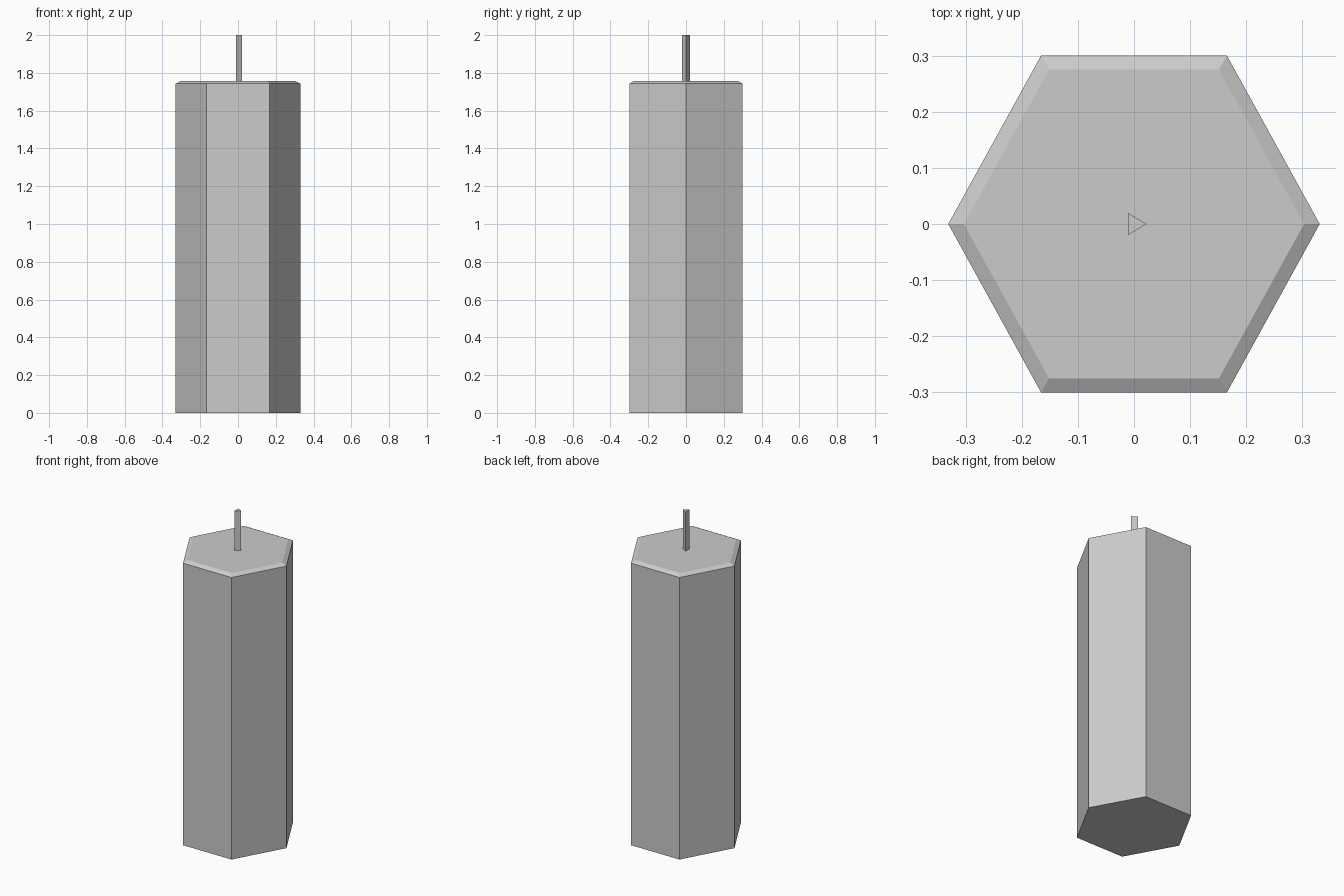
import bpy, bmesh
from math import cos, sin, tau

if "Cube" in bpy.data.objects:
    bpy.data.objects.remove(bpy.data.objects["Cube"])

Y_STRETCH = 1.048  # cross-sections are slightly longer in y


def prism(name, sides, rings):
    """Closed flat-sided solid through (radius, z) rings."""
    bm = bmesh.new()
    loops = []
    for r, z in rings:
        loops.append([bm.verts.new((r * cos(tau * i / sides),
                                    r * sin(tau * i / sides) * Y_STRETCH, z))
                      for i in range(sides)])
    for a, b in zip(loops, loops[1:]):
        for i in range(sides):
            j = (i + 1) % sides
            bm.faces.new((a[i], a[j], b[j], b[i]))
    bm.faces.new(loops[0][::-1])
    bm.faces.new(loops[-1])
    mesh = bpy.data.meshes.new(name)
    bm.to_mesh(mesh)
    bm.free()
    obj = bpy.data.objects.new(name, mesh)
    bpy.context.collection.objects.link(obj)
    return obj


# Hexagonal wax body with a shallow chamfered top rim
prism("candle_body", 6, [(0.331, 0), (0.331, 1.743), (0.303, 1.757)])

# Three-sided wick standing on the top
prism("wick", 3, [(0.022, 1.75), (0.022, 2.0)])
